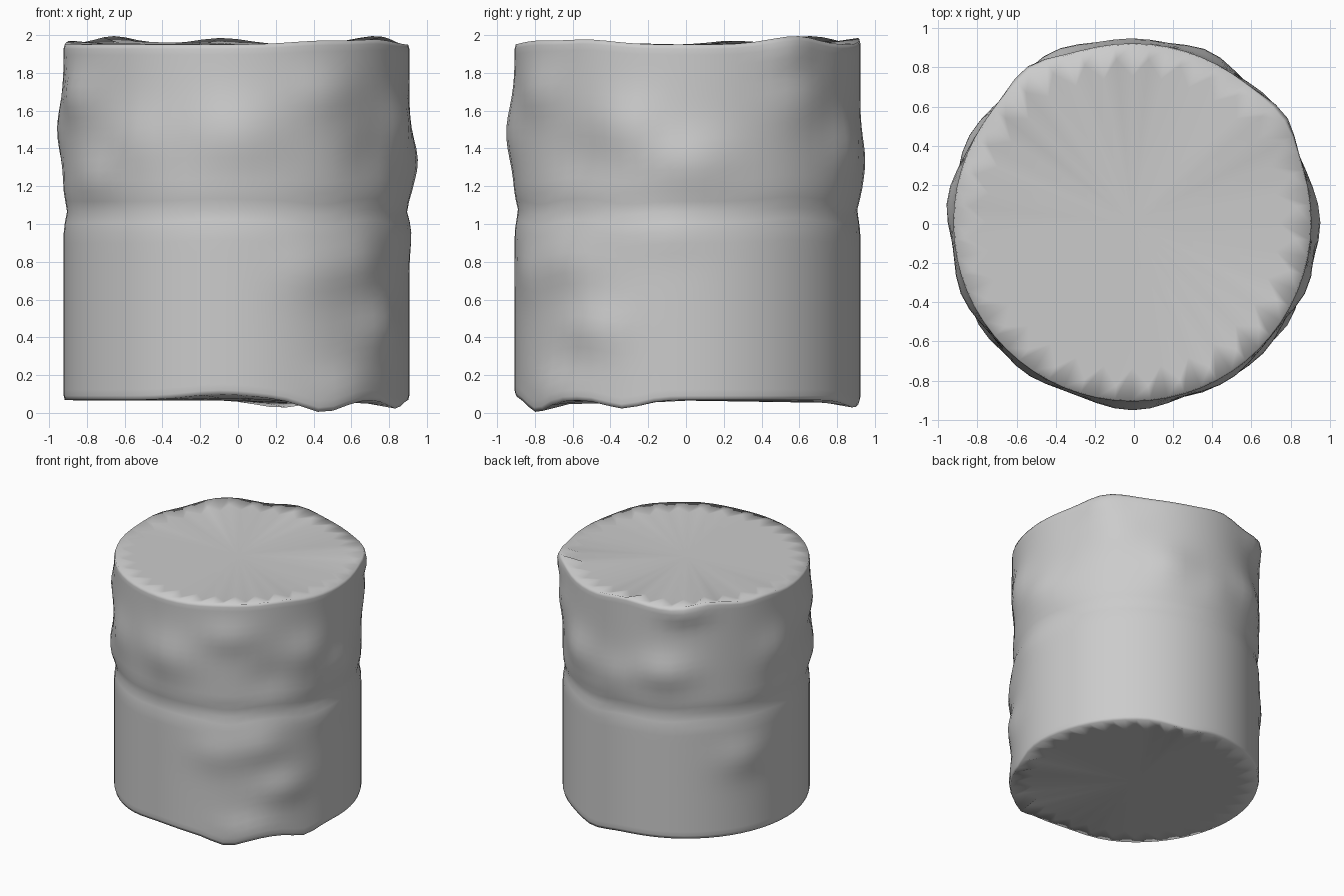
import bpy, bmesh
from math import sin, cos, pi, exp, radians

if "Cube" in bpy.data.objects:
    bpy.data.objects.remove(bpy.data.objects["Cube"])

SEG = 64
BASE_R = 0.915
CX, CY = -0.008, 0.008

# Soft dents and bumps on the wall: angle, height, amount, angle spread, height spread
WALL = [
    (0, 1.33, .045, 14, .15), (-59, 1.70, .03, 12, .13), (-20, 1.52, .04, 11, .16),
    (-90, 1.48, .045, 15, .19), (-45, .80, .03, 12, .14), (-33, .45, .035, 11, .13),
    (-7, .95, .015, 12, .12), (115, 1.42, .05, 13, .15), (173, 1.50, .04, 12, .18),
    (153, .70, .03, 12, .15), (40, 1.68, .03, 12, .16), (-157, 1.68, .035, 12, .13),
    (-144, 1.25, .03, 11, .13), (-65, .75, .025, 11, .15), (66, 1.40, .045, 11, .17),
    (90, 1.33, .025, 12, .15), (-126, 1.45, .03, 12, .18), (-40, 1.35, -.02, 10, .15),
    (-50, .12, .03, 12, .12), (124, 1.92, .045, 10, .10), (35, 1.92, .04, 9, .10),
]
# Wavy rims: angle, height change, spread
TOP_RIM = [(135, .045, 14), (95, .035, 12), (-60, .02, 16), (38, .045, 14),
           (165, .02, 10), (-35, .025, 14)]
BOTTOM_RIM = [(-60, -.065, 10), (-22, -.045, 9), (-95, .03, 16), (75, -.04, 12)]


def bell(angle, centre, spread):
    d = (angle - centre + 180) % 360 - 180
    return exp(-(d / spread) ** 2)


def wall_radius(a, z):
    r = BASE_R - .018 * exp(-((z - 1.07) / .06) ** 2)
    for c, h, amt, sa, sz in WALL:
        r += amt * bell(a, c, sa) * exp(-((z - h) / sz) ** 2)
    return r


def rim(a, base, waves):
    return base + sum(h * bell(a, c, s) for c, h, s in waves)


bm = bmesh.new()

# Wall rings, following the wavy rims at both ends
ROWS = 34
rings = []
fractions = [0, .012] + [i / ROWS for i in range(1, ROWS)] + [.988, 1]
for f in fractions:
    ring = []
    for i in range(SEG):
        a = 360 * i / SEG
        lo, hi = rim(a, .068, BOTTOM_RIM), rim(a, 1.95, TOP_RIM)
        z = lo + (hi - lo) * f
        r = wall_radius(a, z)
        if f in (0, 1):
            r -= .006
        t = radians(a)
        ring.append(bm.verts.new((CX + r * cos(t), CY + r * sin(t), z)))
    rings.append(ring)
for lower, upper in zip(rings, rings[1:]):
    for i in range(SEG):
        j = (i + 1) % SEG
        bm.faces.new((lower[i], lower[j], upper[j], upper[i]))


# Caps: scalloped ring inside the rim, then a fan to the centre
def cap(edge, z0):
    inner = []
    for i, v in enumerate(edge):
        k = .92 if i % 2 else .82
        inner.append(bm.verts.new((CX + (v.co.x - CX) * k, CY + (v.co.y - CY) * k,
                                   z0 + (v.co.z - z0) * .35)))
    mid = bm.verts.new((CX, CY, z0))
    for i in range(SEG):
        j = (i + 1) % SEG
        bm.faces.new((edge[i], edge[j], inner[j], inner[i]))
        bm.faces.new((inner[i], inner[j], mid))


cap(rings[-1], 1.95)
cap(rings[0], .065)
bmesh.ops.recalc_face_normals(bm, faces=bm.faces[:])

mesh = bpy.data.meshes.new("lumpy_drum")
bm.to_mesh(mesh)
bm.free()
drum = bpy.data.objects.new("lumpy_drum", mesh)
bpy.context.collection.objects.link(drum)
for p in mesh.polygons:
    p.use_smooth = True
